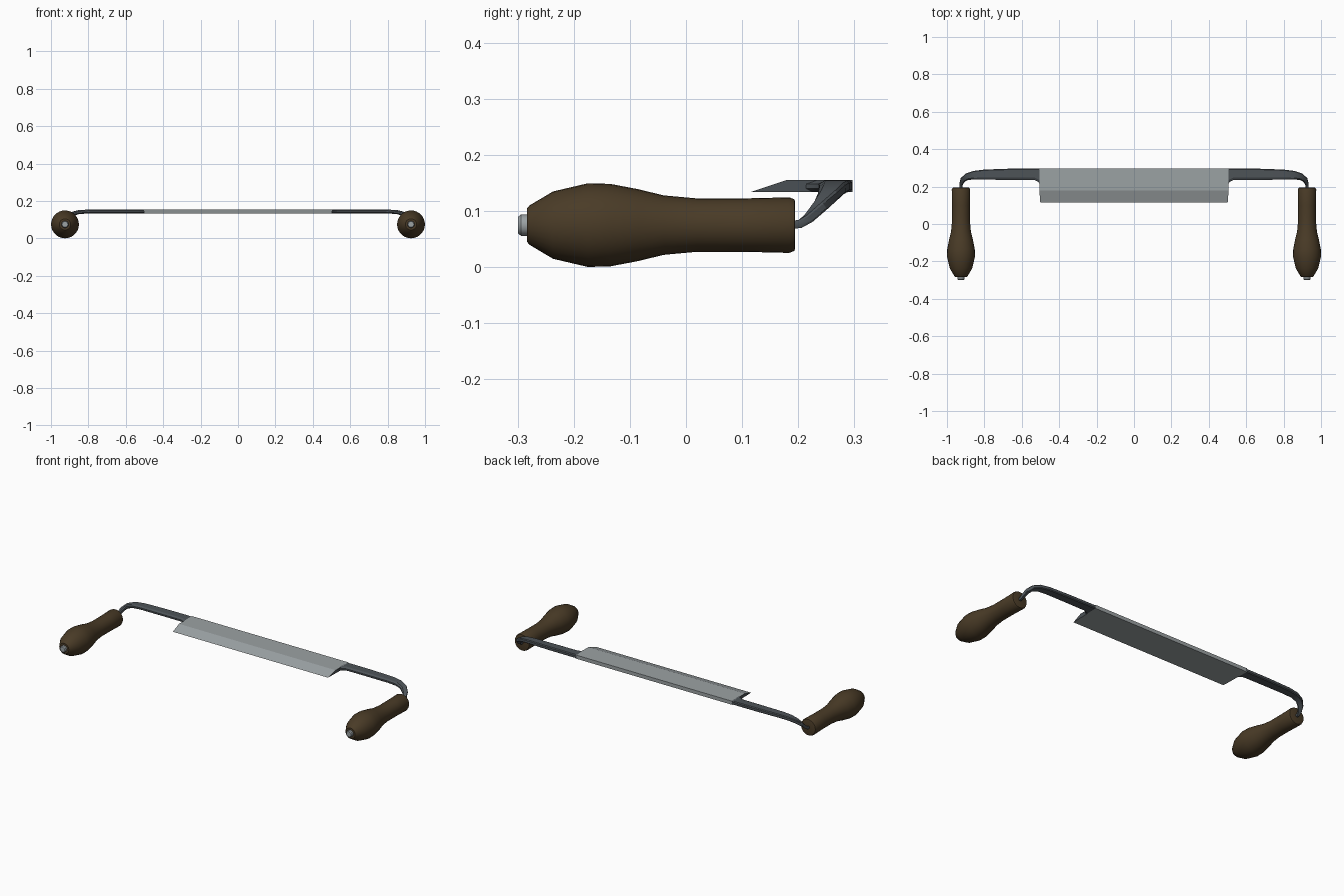
import bpy, bmesh, math
from mathutils import Vector

if "Cube" in bpy.data.objects:
    bpy.data.objects.remove(bpy.data.objects["Cube"])


def material(name, rgb):
    m = bpy.data.materials.new(name)
    m.diffuse_color = (*rgb, 1)
    m.use_nodes = True
    m.node_tree.nodes["Principled BSDF"].inputs["Base Color"].default_value = m.diffuse_color
    return m


STEEL = material("polished steel", (0.33, 0.36, 0.37))
DARK = material("dark forged steel", (0.075, 0.087, 0.097))
WOOD = material("dark wood", (0.068, 0.044, 0.020))
HX, HZ = 0.925, 0.075      # handle axis


def finish(name, rings, mats, angle=30):
    """Skin a list of equal-length vertex rings and close both ends."""
    bm = bmesh.new()
    rows = [[bm.verts.new(p) for p in r] for r in rings]
    n = len(rows[0])
    for a, b in zip(rows, rows[1:]):
        for i in range(n):
            bm.faces.new((a[i], a[(i + 1) % n], b[(i + 1) % n], b[i]))
    for r in (rows[0], rows[-1]):
        f = bm.faces.new(r)
        f.material_index = len(mats) - 1
    bmesh.ops.recalc_face_normals(bm, faces=bm.faces)
    me = bpy.data.meshes.new(name)
    bm.to_mesh(me)
    bm.free()
    for m in mats:
        me.materials.append(m)
    ob = bpy.data.objects.new(name, me)
    bpy.context.collection.objects.link(ob)
    bpy.context.view_layer.objects.active = ob
    ob.select_set(True)
    bpy.ops.object.shade_smooth_by_angle(angle=math.radians(angle))
    ob.select_set(False)
    return ob


def lathe(name, profile, side, mat, seg=28):
    """Turn (y, radius) points around the handle axis."""
    rings = [[(side * HX + r * math.cos(2 * math.pi * i / seg), y,
               HZ + r * math.sin(2 * math.pi * i / seg)) for i in range(seg)]
             for y, r in profile]
    return finish(name, rings, [mat])


# blade: wedge section with dark end faces
section = [(0.115, 0.134), (0.297, 0.134), (0.297, 0.155), (0.178, 0.155)]
finish("blade", [[(s * (0.506 if y > 0.12 else 0.501), y, z) for y, z in section]
                 for s in (-1, 1)], [STEEL, DARK], 10)

# arm path: x, y, z, width, thickness
arm = [(0.500, 0.253, 0.1445, 0.088, 0.021), (0.512, 0.261, 0.1445, 0.072, 0.021),
       (0.530, 0.266, 0.1445, 0.062, 0.021), (0.66, 0.266, 0.1445, 0.060, 0.021),
       (0.80, 0.264, 0.1440, 0.054, 0.021), (0.855, 0.261, 0.140, 0.046, 0.021),
       (0.892, 0.253, 0.128, 0.037, 0.020), (0.913, 0.238, 0.109, 0.029, 0.018),
       (0.923, 0.218, 0.087, 0.020, 0.016), (0.925, 0.203, 0.077, 0.016, 0.015),
       (0.925, 0.180, 0.075, 0.015, 0.014)]
# chamfered cross-section (width, thickness fractions)
shape = [(-0.5, -0.2), (-0.35, -0.5), (0.42, -0.5), (0.5, -0.3),
         (0.5, 0.3), (0.42, 0.5), (-0.30, 0.5), (-0.5, 0.2)]


def arm_rings(side):
    pts = [Vector(p[:3]) for p in arm]
    rings = []
    for i, p in enumerate(pts):
        t = (pts[min(i + 1, len(pts) - 1)] - pts[max(i - 1, 0)]).normalized()
        if i < 4:
            t = Vector((1, 0, 0))
        across = Vector((0, 0, 1)).cross(t).normalized()
        up = t.cross(across)
        w, h = arm[i][3:]
        ring = [p + across * (u * w) + up * (v * h) for u, v in shape]
        rings.append([(side * q.x, q.y, q.z) for q in ring])
    return rings


handle = [(-0.283, 0.030), (-0.279, 0.035), (-0.237, 0.060), (-0.175, 0.0745),
          (-0.135, 0.0735), (-0.085, 0.064), (-0.04, 0.053), (0.02, 0.0475),
          (0.10, 0.0475), (0.184, 0.0495), (0.193, 0.046), (0.194, 0.043)]
cap = [(-0.270, 0.019), (-0.294, 0.019), (-0.299, 0.015)]

for side, label in ((-1, "left"), (1, "right")):
    finish(label + "_arm", arm_rings(side), [DARK], 25)
    lathe(label + "_handle", handle, side, WOOD)
    lathe(label + "_handle_cap", cap, side, STEEL)
